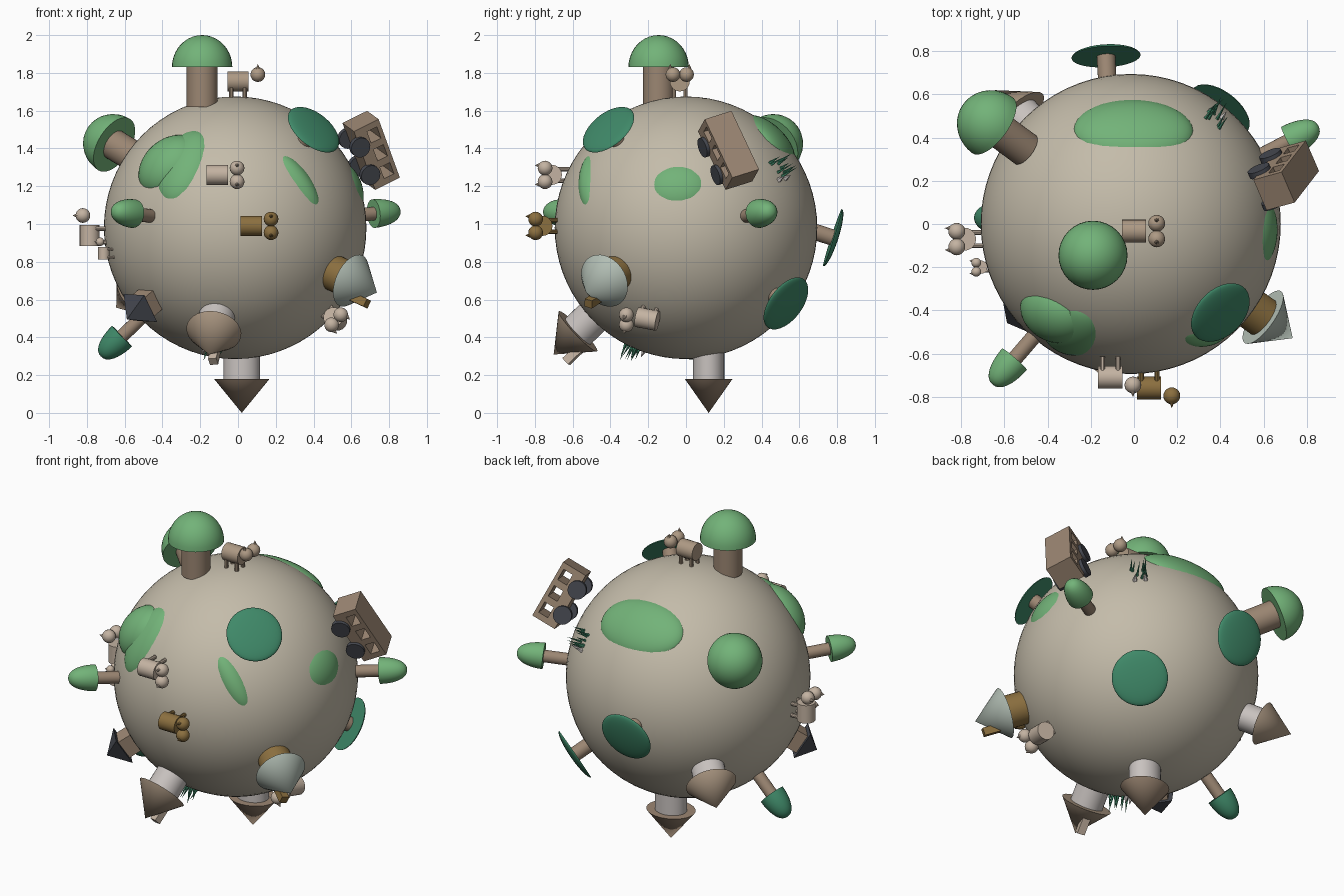
import bpy, bmesh, math, random
from mathutils import Vector, Matrix

if "Cube" in bpy.data.objects:
    bpy.data.objects.remove(bpy.data.objects["Cube"])

random.seed(4)
C = Vector((-0.015, 0, 0.98))   # globe centre
R = 0.695

COLORS = {
    "stone": (0.55, 0.50, 0.40), "green": (0.17, 0.45, 0.19), "teal": (0.05, 0.25, 0.14),
    "bark": (0.33, 0.24, 0.17), "tan": (0.42, 0.32, 0.23), "ochre": (0.26, 0.16, 0.05),
    "slate": (0.06, 0.065, 0.08), "pale": (0.58, 0.54, 0.52), "mist": (0.45, 0.52, 0.46),
    "cream": (0.55, 0.45, 0.36),
}
mats = {}
for key, rgb in COLORS.items():
    mats[key] = bpy.data.materials.new(key)
    mats[key].diffuse_color = (*rgb, 1)


def frame(pos, up, fwd=(0.3, 0.2, 1)):
    """Matrix with local z along up and local x near fwd."""
    z = Vector(up).normalized()
    f = Vector(fwd)
    x = (f - z * f.dot(z)).normalized()
    m = Matrix((x, z.cross(x), z)).transposed().to_4x4()
    m.translation = Vector(pos)
    return m


def finish(bm, name, color, m):
    bmesh.ops.recalc_face_normals(bm, faces=bm.faces)
    me = bpy.data.meshes.new(name)
    bm.to_mesh(me)
    bm.free()
    ob = bpy.data.objects.new(name, me)
    bpy.context.collection.objects.link(ob)
    ob.matrix_world = m
    me.materials.append(mats[color])
    return ob


def lathe(name, color, m, profile, n=32):
    bm = bmesh.new()
    vs = [bm.verts.new((r, 0, z)) for r, z in profile]
    es = [bm.edges.new(p) for p in zip(vs, vs[1:])]
    bmesh.ops.spin(bm, geom=vs + es, cent=(0, 0, 0), axis=(0, 0, 1),
                   angle=math.tau, steps=n, use_duplicate=False)
    bmesh.ops.remove_doubles(bm, verts=bm.verts, dist=1e-5)
    return finish(bm, name, color, m)


def cyl(name, color, m, r, z0, z1, n=32):
    return lathe(name, color, m, [(0, z0), (r, z0), (r, z1), (0, z1)], n)


def cone(name, color, m, r, z0, z1, n=32):
    return lathe(name, color, m, [(0, z0), (r, z0), (0, z1)], n)


def ball(name, color, m, r, n=24):
    k = n // 2
    prof = [(r * math.sin(math.pi * i / k), -r * math.cos(math.pi * i / k)) for i in range(k + 1)]
    return lathe(name, color, m, prof, n)


def dome(name, color, m, r, z0, h, power=1.0):
    prof = [(0, z0)]
    for i in range(11):
        a = math.pi / 2 * i / 10
        prof.append((r * math.cos(a) ** power, z0 + h * math.sin(a)))
    prof[-1] = (0, z0 + h)
    return lathe(name, color, m, prof)


def box(name, color, m, size):
    bm = bmesh.new()
    bmesh.ops.create_cube(bm, size=1, matrix=Matrix.Diagonal((*size, 1)))
    return finish(bm, name, color, m)


T = Matrix.Translation
S = lambda x, y, z: Matrix.Diagonal((x, y, z, 1))

# globe
ball("globe", "stone", T(C), R, 72)

# grass hills: direction, long axis, half sizes, centre distance, height
for d, axis, a, b, dist, h in [
    ((-0.42, -0.75, 0.50), (0.1, 0, 1), 0.23, 0.155, 0.62, 0.10),
    ((-0.55, -0.65, 0.52), (0.26, 0, 0.2), 0.19, 0.16, 0.62, 0.135),
    ((0.02, 0.685, 0.725), (1, 0, 0), 0.28, 0.185, 0.62, 0.10),
    ((0.51, -0.775, 0.37), (0.2, 0, -0.29), 0.20, 0.085, 0.62, 0.09),
    ((0.94, -0.065, 0.34), (0, 1, 0), 0.175, 0.145, 0.62, 0.09),
]:
    u = Vector(d).normalized()
    ball("grass_hill", "green", frame(C + u * dist, u, axis) @ S(a, b, h), 1, 40)

# big round trees
for base, up in [((-0.19, -0.145, 1.83), (0, 0, 1)),
                 ((-0.655, 0.457, 1.42), (-0.72, 0.53, 0.44))]:
    m = frame(base, up)
    cyl("big_tree_trunk", "bark", m, 0.082, -0.21, 0.02)
    dome("big_tree_crown", "green", m, 0.16, 0, 0.17)

# flat-topped trees
for pos, up in [((0.405, -0.415, 1.505), (0.53, -0.53, 0.66)),
                ((0.405, 0.535, 0.575), (0.53, 0.68, -0.51)),
                ((-0.13, 0.785, 0.925), (-0.05, 0.95, -0.31))]:
    m = frame(pos, up)
    cyl("flat_tree_trunk", "bark", m, 0.043, -0.16, 0.01)
    dome("flat_tree_crown", "teal", m, 0.16, -0.01, 0.03)

# slim bud trees
for d, color in [((-0.65, -0.755, 0.09), "green"), ((0.88, 0.46, 0.09), "green"),
                 ((-0.71, 0.03, -0.68), "teal")]:
    m = frame(C, d)
    cyl("bud_tree_trunk", "bark", m, 0.036, 0.66, 0.86, 20)
    dome("bud_tree_crown", color, m, 0.076, 0.83, 0.155, 0.85)

# round huts with cone roofs
for origin, d, wall, roof, chimney in [
    ((0.02, 0.12, 0.98), (0, 0, -1), "pale", "bark", None),
    (C, (0.766, -0.54, -0.35), "ochre", "mist", "ochre"),
    (C, (-0.14, -0.71, -0.68), "pale", "tan", "cream"),
    (C, (-0.64, 0.63, -0.43), "pale", "tan", None),
]:
    m = frame(origin, d, (1, 0, 0) if chimney is None else (0, -0.3, -1))
    if chimney is None:
        m = m @ S(1, 0.86, 1)
    cyl("hut_wall", wall, m, 0.096, 0.60, 0.82)
    cone("hut_roof", roof, m, 0.147, 0.80, 0.98)
    if chimney:
        box("hut_chimney", chimney, m @ T((0.075, 0, 0.90)), (0.045, 0.045, 0.11))

# small square house
m = frame(C, (-0.65, -0.52, -0.55), (0.3, 0.3, -1))
box("square_house_wall", "bark", m @ T((0, 0, 0.71)), (0.12, 0.12, 0.14))
cone("square_house_roof", "slate", m @ Matrix.Rotation(math.pi / 4, 4, "Z"), 0.12, 0.77, 0.88, 4)


# animals: body centre, up, forward, scale, colour
def animal(pos, up, fwd, s, color):
    m = frame(pos, up, fwd) @ S(s, s, s)
    ry = Matrix.Rotation(math.pi / 2, 4, "Y")
    cyl("animal_body", color, m @ ry, 0.053, -0.056, 0.056, 24)
    for y in (-0.036, 0.036):
        h = m @ T((0.105, y, 0.036))
        ball("animal_head", color, h, 0.039, 20)
        cone("animal_ear", color, h @ T((0, y * 0.4, 0)), 0.012, 0.03, 0.056, 8)
        for x in (-0.036, 0.036):
            cyl("animal_leg", color, m @ T((x, y * 0.85, 0)), 0.012, -0.095, -0.02, 10)


animal((0.0, -0.033, 1.755), (0, 0, 1), (1, 0, 0), 1, "tan")
animal((-0.11, -0.71, 1.26), (0, -1, 0), (1, 0, 0), 1, "cream")
animal((0.07, -0.76, 0.99), (0, -1, 0), (1, 0, 0), 1, "ochre")
animal((-0.785, -0.07, 0.94), (-1, 0, 0), (0, 0, 1), 1, "cream")
animal((-0.71, -0.20, 0.845), (-1, 0, 0), (0, 0, 1), 0.58, "cream")
animal((0.515, -0.205, 0.497), (0.71, -0.27, -0.65), (0, -1, 0), 1, "cream")

# bus with open windows
m = frame((0.705, 0.225, 1.39), (0.87, 0.24, 0.43), (0.2, 0.37, -0.9))
bus = box("bus_body", "bark", m, (0.36, 0.16, 0.15))
bm = bmesh.new()
for x in (-0.11, 0, 0.11):
    bmesh.ops.create_cube(bm, size=1, matrix=T((x, 0, 0.022)) @ S(0.07, 0.4, 0.06))
cutter = finish(bm, "bus_window_cutter", "bark", m)
cutter.hide_render = True
cutter.hide_viewport = True
mod = bus.modifiers.new("windows", "BOOLEAN")
mod.operation = "DIFFERENCE"
mod.object = cutter
mod.solver = "EXACT"
for x in (-0.085, 0.085):
    for y in (-0.083, 0.083):
        cyl("bus_wheel", "slate", m @ T((x, y, -0.075)) @ Matrix.Rotation(math.pi / 2, 4, "X"),
            0.054, -0.015, 0.015, 24)

# grass tufts with small stones
for d in [(0.56, 0.70, 0.45), (-0.16, -0.41, -0.90)]:
    u = Vector(d).normalized()
    m = frame(C + u * 0.685, u)
    for i in range(9):
        x, y = random.uniform(-0.05, 0.05), random.uniform(-0.05, 0.05)
        tilt = Matrix.Rotation(random.uniform(-0.3, 0.3), 4, "X")
        cone("grass_blade", "teal", m @ T((x, y, 0)) @ tilt, 0.009, 0, random.uniform(0.07, 0.12), 5)
    for y in (-0.03, 0.03):
        cone("tuft_stone", "pale", m @ T((-0.06, y, 0)), 0.02, -0.01, 0.05, 5)

# smooth round parts, keep sharp edges
meshes = [o for o in bpy.context.scene.objects if o.type == "MESH" and not o.hide_viewport]
for o in meshes:
    o.select_set(True)
bpy.context.view_layer.objects.active = meshes[0]
bpy.ops.object.shade_smooth_by_angle()

for m in bpy.data.materials:
    if m.users and not m.is_grease_pencil:
        m.use_nodes = True
        m.node_tree.nodes["Principled BSDF"].inputs["Base Color"].default_value = m.diffuse_color
